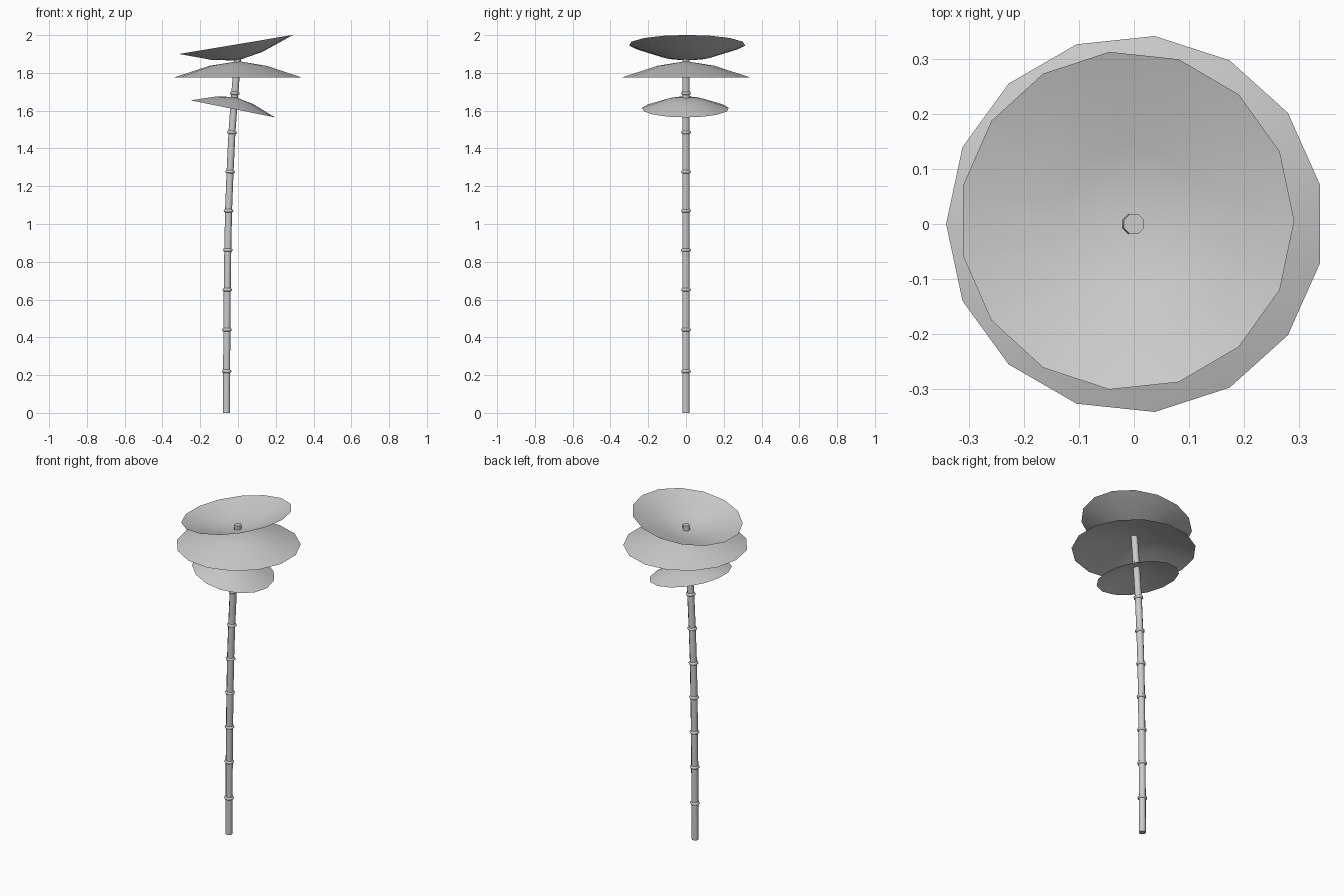
import bpy, bmesh, math
from mathutils import Vector, Matrix

if "Cube" in bpy.data.objects:
    bpy.data.objects.remove(bpy.data.objects["Cube"])


def lathe(name, profile, sides, matrix, phase=0.0, cap=False):
    """Revolve (radius, height) points round local z; radius 0 makes a pole."""
    bm = bmesh.new()
    rings = []
    for r, h in profile:
        if r == 0:
            rings.append([bm.verts.new(matrix @ Vector((0, 0, h)))])
        else:
            rings.append([bm.verts.new(matrix @ Vector((
                r * math.cos(phase + math.tau * i / sides),
                r * math.sin(phase + math.tau * i / sides), h)))
                for i in range(sides)])
    for a, b in zip(rings, rings[1:]):
        for i in range(sides):
            j = (i + 1) % sides
            if len(b) == 1:
                bm.faces.new((a[i], a[j], b[0]))
            else:
                bm.faces.new((a[i], a[j], b[j], b[i]))
    if cap:
        bm.faces.new(rings[0][::-1])
        bm.faces.new(rings[-1])
    return finish(name, bm)


def finish(name, bm):
    bmesh.ops.recalc_face_normals(bm, faces=bm.faces)
    mesh = bpy.data.meshes.new(name)
    bm.to_mesh(mesh)
    bm.free()
    obj = bpy.data.objects.new(name, mesh)
    bpy.context.collection.objects.link(obj)
    bpy.context.view_layer.objects.active = obj
    bpy.ops.object.select_all(action='DESELECT')
    obj.select_set(True)
    bpy.ops.object.shade_smooth_by_angle(angle=math.radians(50))
    return obj


# Leaning stem: centre line in x, z
path = [(-0.061, 0), (-0.06, 0.22), (-0.059, 0.44), (-0.057, 0.652),
        (-0.054, 0.862), (-0.05, 1.07), (-0.042, 1.277), (-0.032, 1.485),
        (-0.017, 1.692), (0.0, 1.897)]
SIDES, RADIUS = 8, 0.02
PHASE = math.pi / SIDES
bm = bmesh.new()
loops = [[bm.verts.new((x + RADIUS * math.cos(PHASE + math.tau * i / SIDES),
                        RADIUS * math.sin(PHASE + math.tau * i / SIDES), z))
          for i in range(SIDES)] for x, z in path]
for a, b in zip(loops, loops[1:]):
    for i in range(SIDES):
        j = (i + 1) % SIDES
        bm.faces.new((a[i], a[j], b[j], b[i]))
bm.faces.new(loops[0][::-1])
bm.faces.new(loops[-1])
finish("stem", bm)

# Joint rings along the stem
for k in range(1, len(path) - 1):
    (x0, z0), (x, z), (x1, z1) = path[k - 1:k + 2]
    lean = math.atan2(x1 - x0, z1 - z0)
    m = Matrix.Translation((x, 0, z)) @ Matrix.Rotation(lean, 4, 'Y')
    lathe(f"stem_ring_{k}", [(0.019, -0.009), (0.025, -0.006), (0.028, 0),
                             (0.025, 0.006), (0.019, 0.009)], SIDES, m, PHASE)


# Thin dished caps: rim centre, radius, height (negative = bowl), tilt about y
def dish(name, centre, radius, height, tilt, phase=0.0):
    m = Matrix.Translation(centre) @ Matrix.Rotation(math.radians(tilt), 4, 'Y')
    lathe(name, [(radius, 0), (radius * 0.44, height * 0.72), (0, height)],
          15, m, phase)


dish("lower_cap", (-0.029, -0.003, 1.61), 0.231, 0.064, 11.4)
dish("middle_cap", (0.002, 0, 1.775), 0.344, 0.087, 0, math.pi)
dish("upper_bowl", (-0.013, 0.006, 1.95), 0.309, -0.085, -9.5)
